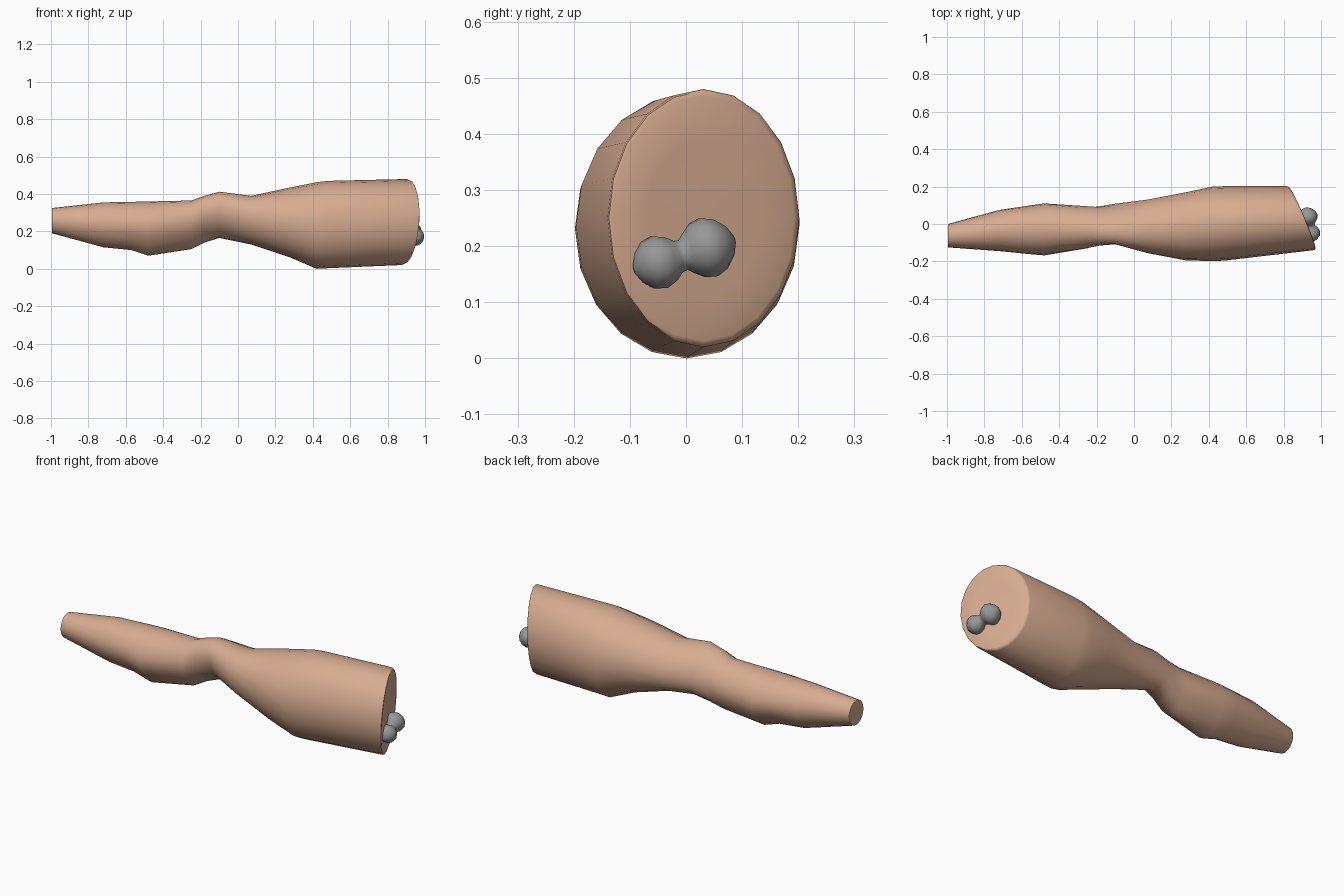
import bpy, bmesh
from math import cos, sin, pi, radians
from mathutils import Vector

if "Cube" in bpy.data.objects:
    bpy.data.objects.remove(bpy.data.objects["Cube"], do_unlink=True)


def material(name, rgb):
    m = bpy.data.materials.new(name)
    m.use_nodes = True
    m.diffuse_color = (*rgb, 1)
    m.node_tree.nodes["Principled BSDF"].inputs["Base Color"].default_value = (*rgb, 1)
    return m


def loft(name, rings, mat, angle):
    """Skin a list of point rings and close both ends."""
    bm = bmesh.new()
    loops = [[bm.verts.new(p) for p in ring] for ring in rings]
    n = len(loops[0])
    for a, b in zip(loops, loops[1:]):
        for i in range(n):
            j = (i + 1) % n
            bm.faces.new((a[i], a[j], b[j], b[i]))
    bm.faces.new(loops[0][::-1])
    bm.faces.new(loops[-1])
    bmesh.ops.recalc_face_normals(bm, faces=bm.faces)
    me = bpy.data.meshes.new(name)
    bm.to_mesh(me)
    bm.free()
    me.materials.append(mat)
    ob = bpy.data.objects.new(name, me)
    bpy.context.collection.objects.link(ob)
    bpy.ops.object.select_all(action="DESELECT")
    ob.select_set(True)
    bpy.context.view_layer.objects.active = ob
    bpy.ops.object.shade_smooth_by_angle(angle=radians(angle))
    return ob


skin = material("skin", (0.68, 0.41, 0.28))
bone = material("bone grey", (0.31, 0.31, 0.31))

# Leg sections: x, low z, high z, low y, high y, underside pinch, sideways shear
SECTIONS = [
    (-0.995, 0.19, 0.325, -0.125, 0.0, 0, 0),
    (-0.72, 0.115, 0.355, -0.145, 0.075, 0.15, 0),
    (-0.57, 0.10, 0.358, -0.16, 0.097, 0.25, 0),
    (-0.48, 0.07, 0.36, -0.168, 0.11, 0.3, 0),
    (-0.25, 0.105, 0.365, -0.13, 0.095, 0.2, 0.1),
    (-0.18, 0.14, 0.39, -0.11, 0.09, 0, 0.25),
    (-0.10, 0.165, 0.412, -0.10, 0.10, 0, 0.35),
    (0.07, 0.13, 0.39, -0.155, 0.13, 0, 0.15),
    (0.28, 0.06, 0.435, -0.195, 0.17, 0, 0),
    (0.42, 0.0, 0.463, -0.198, 0.20, 0, 0),
    (0.48, 0.003, 0.47, -0.196, 0.202, 0, 0),
]
SIDES = 20


def section(x, z0, z1, y0, y1, pinch, shear):
    pts = []
    for i in range(SIDES):
        c, s = cos(2 * pi * i / SIDES), sin(2 * pi * i / SIDES)
        dz = s * (z1 - z0) / 2
        dy = c * (y1 - y0) / 2 * (1 - pinch * max(0, -s))
        pts.append(Vector((x, (y0 + y1) / 2 + dy - shear * dz, (z0 + z1) / 2 + dz)))
    return pts


# Slanted cut at the thigh, with a softly rounded rim
def cut_ring(scale, out):
    pts = section(0, 0.02, 0.48, -0.14, 0.202, 0, 0)
    mid = Vector((0, 0.031, 0.25))
    for p in pts:
        p[:] = mid + (p - mid) * scale
        p.x = 0.9 + out - 0.426 * (p.y - mid.y) + 0.06 * (p.z - mid.z)
    return pts


rings = [section(*s) for s in SECTIONS]
rings += [cut_ring(1, -0.012), cut_ring(0.985, -0.003), cut_ring(0.95, 0),
          cut_ring(0.6, 0), cut_ring(0.2, 0.002)]
loft("severed_leg", rings, skin, 50)

# Two-knobbed bone end showing in the cut
start, end = Vector((0.957, -0.092, 0.158)), Vector((0.918, 0.086, 0.212))
axis = (end - start).normalized()
side = axis.cross(Vector((0, 0, 1))).normalized()
up = side.cross(axis)
KNOBS = [(0, 0.008), (0.05, 0.027), (0.14, 0.044), (0.25, 0.049), (0.36, 0.041),
         (0.43, 0.03), (0.49, 0.028), (0.55, 0.038), (0.64, 0.051), (0.74, 0.055),
         (0.85, 0.047), (0.95, 0.028), (1, 0.008)]
rings = []
for t, r in KNOBS:
    c = start.lerp(end, t)
    rings.append([c + (side * cos(a) + up * sin(a)) * r
                  for a in (2 * pi * k / 14 for k in range(14))])
loft("bone_end", rings, bone, 80)
